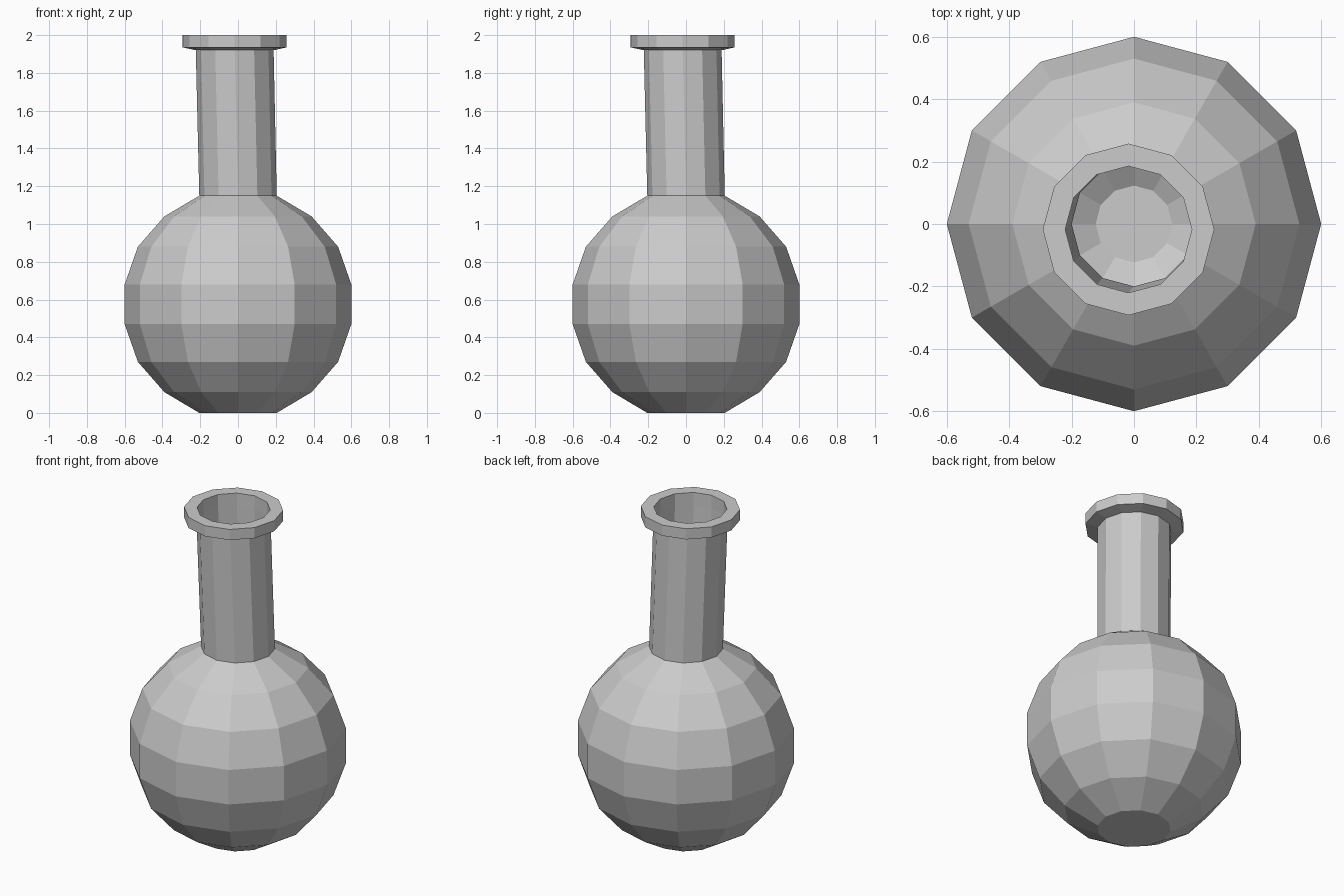
import bpy, bmesh
from math import cos, sin, pi

if "Cube" in bpy.data.objects:
    bpy.data.objects.remove(bpy.data.objects["Cube"])

SIDES = 12
LEAN = -0.0175  # neck drifts toward -x and -y

# Rings: (radius, height, centre offset)
bulb = [(0.205, 0.0), (0.39, 0.11), (0.53, 0.27), (0.6, 0.47),
        (0.6, 0.68), (0.53, 0.88), (0.39, 1.04), (0.205, 1.15)]
outer = [(r, z, 0) for r, z in bulb]
neck_and_lip = [(0.206, 1.92, LEAN), (0.275, 1.935, LEAN),
                (0.275, 2.0, LEAN), (0.203, 2.0, LEAN)]
# Hollow inside: neck bore, then a smaller copy of the bulb
bore = [(0.203, 1.92, LEAN), (0.2, 1.15, 0)]
cavity = [(r * 0.6, 0.23 + z * 0.6, 0) for r, z in reversed(bulb[:6])]


def lathe(name, rings):
    bm = bmesh.new()
    loops = []
    for r, z, c in rings:
        loops.append([bm.verts.new((c + r * cos(2 * pi * i / SIDES),
                                    c + r * sin(2 * pi * i / SIDES), z))
                      for i in range(SIDES)])
    for a, b in zip(loops, loops[1:]):
        for i in range(SIDES):
            j = (i + 1) % SIDES
            bm.faces.new((a[i], a[j], b[j], b[i]))
    bm.faces.new(loops[0][::-1])
    bm.faces.new(loops[-1])
    bmesh.ops.recalc_face_normals(bm, faces=bm.faces)
    mesh = bpy.data.meshes.new(name)
    bm.to_mesh(mesh)
    bm.free()
    obj = bpy.data.objects.new(name, mesh)
    bpy.context.collection.objects.link(obj)
    return obj


# Flask: bulb, leaning neck, lip and hollow interior in one shell
lathe("flask", outer + neck_and_lip + bore + cavity)
